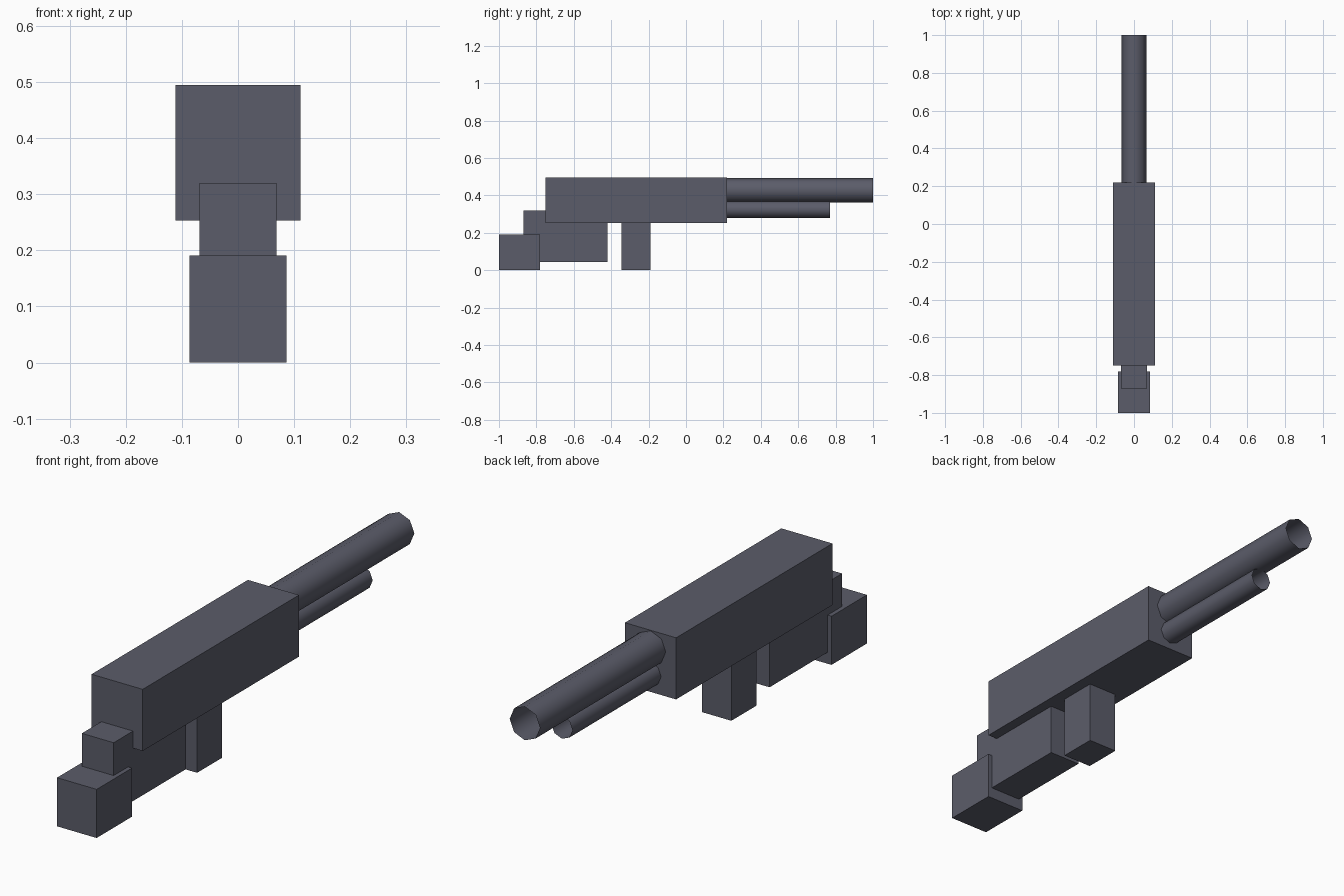
import bpy
import math

cube = bpy.data.objects.get("Cube")
if cube:
    bpy.data.objects.remove(cube, do_unlink=True)

# Single slate grey material
COLOUR = (0.105, 0.108, 0.143, 1)
slate = bpy.data.materials.new("slate_grey")
slate.use_nodes = True
slate.diffuse_color = COLOUR
bsdf = next(n for n in slate.node_tree.nodes if n.type == "BSDF_PRINCIPLED")
bsdf.inputs["Base Color"].default_value = COLOUR
bsdf.inputs["Roughness"].default_value = 0.8


def finish(name):
    obj = bpy.context.object
    obj.name = name
    obj.data.materials.append(slate)
    bpy.ops.object.transform_apply(location=False, rotation=True, scale=True)
    return obj


def box(name, half_width, y0, y1, z0, z1):
    bpy.ops.mesh.primitive_cube_add(size=1, location=(0, (y0 + y1) / 2, (z0 + z1) / 2))
    bpy.context.object.scale = (2 * half_width, y1 - y0, z1 - z0)
    return finish(name)


def tube(name, radius, y0, y1, z):
    # Open eight-sided tube along y, with a corner at the top
    bpy.ops.mesh.primitive_cylinder_add(
        vertices=8, radius=radius, depth=y1 - y0, end_fill_type="NOTHING",
        location=(0, (y0 + y1) / 2, z), rotation=(math.pi / 2, 0, 0))
    finish(name)
    bpy.ops.object.shade_smooth()


# Main body and the blocks below it
box("receiver", 0.111, -0.75, 0.22, 0.253, 0.495)
box("stock_block", 0.069, -0.87, -0.42, 0.045, 0.32)
box("butt_block", 0.086, -1.0, -0.78, 0.0, 0.191)
box("magazine", 0.064, -0.345, -0.19, 0.0, 0.27)

# Barrels
tube("upper_barrel", 0.066, 0.2, 1.0, 0.427)
tube("lower_barrel", 0.046, 0.2, 0.77, 0.325)
